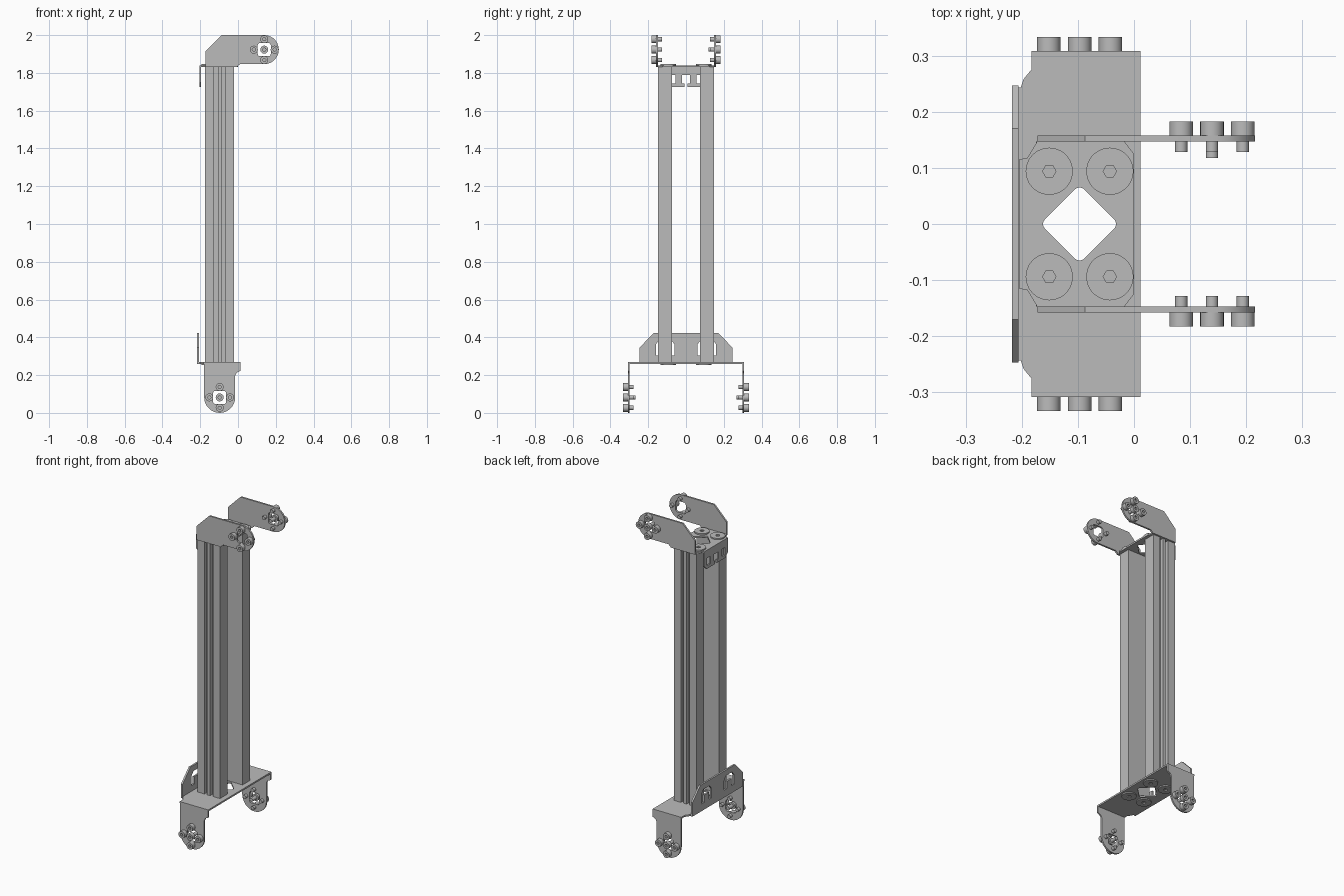
import bpy, bmesh, math
from mathutils import Matrix

cube = bpy.data.objects.get("Cube")
if cube:
    bpy.data.objects.remove(cube, do_unlink=True)

metal = bpy.data.materials.new("brushed grey metal")
metal.use_nodes = True
GREY = (0.5, 0.5, 0.5, 1)
metal.diffuse_color = GREY
metal.node_tree.nodes["Principled BSDF"].inputs["Base Color"].default_value = GREY

T = 0.01       # sheet thickness
CX = -0.097    # centre line of posts and lower legs
AXES = {       # world directions of profile u, v and thickness
    "xy": ((1, 0, 0), (0, 1, 0), (0, 0, 1)),
    "xz": ((1, 0, 0), (0, 0, 1), (0, -1, 0)),
    "yz": ((0, 1, 0), (0, 0, 1), (1, 0, 0)),
}
parts = []


def plate(name, plane, outline, low, high, holes=()):
    """Extrude a flat profile with holes between two positions along its normal."""
    curve = bpy.data.curves.new(name, "CURVE")
    curve.dimensions = "2D"
    curve.fill_mode = "BOTH"
    curve.extrude = (high - low) / 2
    for loop in (outline, *holes):
        s = curve.splines.new("POLY")
        s.points.add(len(loop) - 1)
        for p, (u, v) in zip(s.points, loop):
            p.co = (u, v, 0, 1)
        s.use_cyclic_u = True
    tmp = bpy.data.objects.new("tmp", curve)
    bpy.context.collection.objects.link(tmp)
    dg = bpy.context.evaluated_depsgraph_get()
    mesh = bpy.data.meshes.new_from_object(tmp.evaluated_get(dg))
    bpy.data.objects.remove(tmp)
    bpy.data.curves.remove(curve)
    m = Matrix(AXES[plane]).transposed().to_4x4()
    mid = (low + high) / 2
    m.translation = {"xy": (0, 0, mid), "xz": (0, mid, 0), "yz": (mid, 0, 0)}[plane]
    mesh.transform(m)
    bm = bmesh.new()
    bm.from_mesh(mesh)
    bmesh.ops.remove_doubles(bm, verts=bm.verts, dist=1e-5)
    bmesh.ops.recalc_face_normals(bm, faces=bm.faces)
    bm.to_mesh(mesh)
    bm.free()
    mesh.name = name
    mesh.materials.clear()
    mesh.materials.append(metal)
    ob = bpy.data.objects.new(name, mesh)
    bpy.context.collection.objects.link(ob)
    parts.append(ob)
    return ob


def arc(cu, cv, r, start=0, end=360, n=28):
    full = end - start == 360
    steps = n if full else n + 1
    angles = [math.radians(start + (end - start) * i / n) for i in range(steps)]
    return [(cu + r * math.cos(a), cv + r * math.sin(a)) for a in angles]


def rounded_square(cu, cv, reach, r, turn):
    """Square with rounded corners whose corner centres sit at the given reach."""
    pts = []
    for k in range(4):
        a = turn + 90 * k
        x = cu + reach * math.cos(math.radians(a))
        y = cv + reach * math.sin(math.radians(a))
        pts += arc(x, y, r, a - 45, a + 45, 5)
    return pts


def box(u0, u1, v0, v1):
    return [(u0, v0), (u1, v0), (u1, v1), (u0, v1)]


def mirrored(half):
    """Complete a profile that is symmetric about u = 0."""
    return half + [(-u, v) for u, v in reversed(half)]


def span(a, b):
    return min(a, b), max(a, b)


def bolt(name, x, z, y, side, tip=0.03, head=True):
    """Cap screw through a side sheet whose outer face is at y."""
    if head:
        plate(name + "_head", "xz", arc(x, z, 0.021), *span(side * y, side * (y + 0.025)),
              holes=[arc(x, z, 0.009, n=6)])
    plate(name + "_shaft", "xz", arc(x, z, 0.011, n=20),
          *span(side * (y + 0.008), side * (y - tip)))


def hub_bolts(name, x, z, y, side, centre):
    for k in range(4):
        a = math.pi / 2 * k
        bolt(name, x + 0.055 * math.cos(a), z + 0.055 * math.sin(a), y, side)
    if centre:
        bolt(name + "_centre", x, z, y, side, 0.04)


# Twin posts with two narrow grooves on the outer face
for side, tag in ((-1, "front"), (1, "back")):
    inner, outer, floor = 0.073, 0.147, 0.125
    prof = [(-0.175, inner), (-0.02, inner), (-0.02, outer),
            (-0.068, outer), (-0.068, floor), (-0.087, floor), (-0.087, outer),
            (-0.107, outer), (-0.107, floor), (-0.126, floor), (-0.126, outer),
            (-0.175, outer)]
    plate(tag + "_post", "xy", [(x, side * y) for x, y in prof], 0.268, 1.832)

diamond = rounded_square(CX, 0, 0.053, 0.012, 0)

# Base plate with flared edge running into the rear flange
edge = [(0.012, 0.308), (-0.183, 0.308), (-0.183, 0.275), (-0.197, 0.258),
        (-0.202, 0.243), (-0.215, 0.243)]
plate("base_plate", "xy", edge + [(x, -y) for x, y in reversed(edge)],
      0.26, 0.27, holes=[diamond])

# Rear flange with two tabbed windows
windows = []
for s in (-1, 1):
    win = [(-0.048, 0.305), (-0.048, 0.365), (-0.03, 0.388), (0.03, 0.388),
           (0.048, 0.365), (0.048, 0.305), (0.022, 0.305), (0.022, 0.35),
           (-0.022, 0.35), (-0.022, 0.305)]
    windows.append([(u + s * 0.11, v) for u, v in win])
plate("base_flange", "yz", mirrored([(0.247, 0.26), (0.247, 0.345), (0.17, 0.423)]),
      -0.217, -0.206, holes=windows)

# Lower legs with hub holes and screws
leg = ([(-0.18, 0.27), (-0.18, 0.082)] + arc(CX, 0.082, 0.082, 180, 360, 14)
       + [(-0.015, 0.198), (-0.008, 0.212), (0.012, 0.222), (0.012, 0.27)])
for side, tag in ((-1, "front"), (1, "back")):
    plate(tag + "_leg", "xz", leg, *span(side * 0.298, side * 0.308),
          holes=[rounded_square(CX, 0.082, 0.032, 0.012, 45)])
    hub_bolts(tag + "_leg_bolt", CX, 0.082, 0.308, side, True)

# Top plate with clipped corners
edge = [(0.0, 0.125), (-0.018, 0.148), (-0.172, 0.148), (-0.19, 0.118), (-0.205, 0.115)]
plate("top_plate", "xy", edge + [(x, -y) for x, y in reversed(edge)],
      1.83, 1.84, holes=[diamond])

# Short rear flange with notch and side windows
flange = mirrored([(0.115, 1.84), (0.115, 1.75), (0.09, 1.725), (0.008, 1.725),
                   (0.008, 1.745), (0.022, 1.745), (0.022, 1.788)])
plate("top_flange", "yz", flange, -0.205, -0.196,
      holes=[box(s * 0.072 - 0.016, s * 0.072 + 0.016, 1.745, 1.79) for s in (-1, 1)])

# Upper arms reaching to the side
HX, HZ = 0.139, 1.923
arm = ([(-0.172, 1.83), (-0.172, 1.915), (-0.087, 2.0)]
       + arc(HX, HZ, 0.077, 90, -90, 14)
       + [(0.01, 1.846), (-0.008, 1.83)])
for side, tag in ((-1, "front"), (1, "back")):
    plate(tag + "_arm", "xz", arm, *span(side * 0.147, side * 0.158),
          holes=[rounded_square(HX, HZ, 0.032, 0.012, 45)])
    hub_bolts(tag + "_arm_bolt", HX, HZ, 0.158, side, side > 0)

# Flat post screws above the top plate and below the base
for x in (-0.151, -0.043):
    for y in (-0.094, 0.094):
        socket = [arc(x, y, 0.012, n=6)]
        plate("top_post_screw", "xy", arc(x, y, 0.042, n=36), 1.84, 1.848, socket)
        plate("base_post_screw", "xy", arc(x, y, 0.042, n=36), 0.253, 0.26, socket)

# Smooth round walls, keep edges sharp
bpy.ops.object.select_all(action="DESELECT")
for ob in parts:
    ob.select_set(True)
bpy.context.view_layer.objects.active = parts[0]
bpy.ops.object.shade_smooth_by_angle(angle=math.radians(30))
